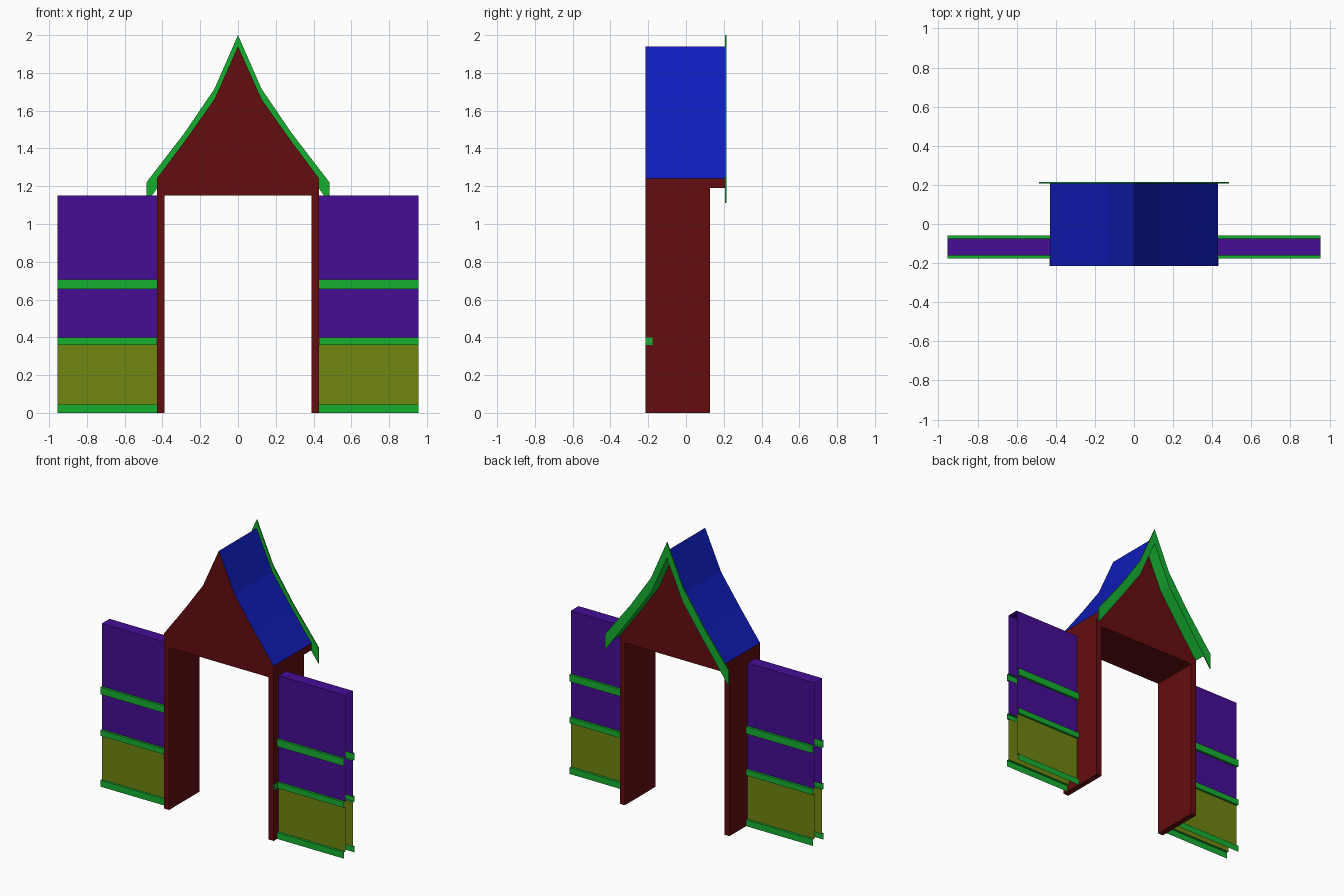
import bpy, bmesh

if "Cube" in bpy.data.objects:
    bpy.data.objects.remove(bpy.data.objects["Cube"])

COLOURS = {
    "red": (0.13, 0.004, 0.005, 1),
    "blue": (0.005, 0.012, 0.5, 1),
    "green": (0.008, 0.43, 0.03, 1),
    "purple": (0.06, 0.004, 0.3, 1),
    "olive": (0.16, 0.24, 0.005, 1),
}
MATS = {}
for key, col in COLOURS.items():
    MATS[key] = bpy.data.materials.new(key)
    MATS[key].diffuse_color = col


def extrude(name, pts, axis, lo, hi, edges, closed=True, cap=None, mirror=False):
    """Sweep a profile along an axis; edges gives one colour per profile edge."""
    used = sorted(set(edges) | ({cap} if cap else set()))
    place = (lambda p, t: (t, p[0], p[1])) if axis == "x" else (lambda p, t: (p[0], t, p[1]))
    bm = bmesh.new()
    a = [bm.verts.new(place(p, lo)) for p in pts]
    b = [bm.verts.new(place(p, hi)) for p in pts]
    n = len(pts)
    for i in range(n if closed else n - 1):
        j = (i + 1) % n
        f = bm.faces.new((a[i], a[j], b[j], b[i]))
        f.material_index = used.index(edges[i])
    if cap:
        for ring in (a, b[::-1]):
            bm.faces.new(ring).material_index = used.index(cap)
    bmesh.ops.recalc_face_normals(bm, faces=bm.faces[:])
    me = bpy.data.meshes.new(name)
    bm.to_mesh(me)
    bm.free()
    for key in used:
        me.materials.append(MATS[key])
    ob = bpy.data.objects.new(name, me)
    bpy.context.collection.objects.link(ob)
    if mirror:
        mod = ob.modifiers.new("mirror", "MIRROR")
        mod.use_axis[0] = True
        mod.use_mirror_merge = False
    return ob


def gable(half):
    """Full left-to-right line from the right half, listed apex first."""
    return [(-x, z) for x, z in half[:0:-1]] + half


roof_half = [(0, 1.94), (0.125, 1.66), (0.27, 1.455), (0.43, 1.24)]
under_half = [(x, z - 0.05) for x, z in roof_half]
roof = gable(roof_half)
W, Y0, Y1, Y2, Y3 = 0.43, -0.215, 0.127, 0.207, 0.215

# Doorway legs and solid gable, with blue roof faces
extrude("doorway_and_gable",
        [(-W, 0)] + roof + [(W, 0), (0.39, 0), (0.39, 1.15), (-0.39, 1.15), (-0.39, 0)],
        "y", Y0, Y1, ["red"] + ["blue"] * 6 + ["red"] * 6, cap="red")

# Roof overhang behind the gable, green underneath
extrude("roof_overhang", roof + gable(under_half)[::-1], "y", Y1, Y2,
        ["blue"] * 6 + ["red"] + ["green"] * 6 + ["red"])

# Thin trim board on the back of the overhang
outer = gable([(0, 2.0), (0.125, 1.715), (0.285, 1.48), (0.485, 1.22)])
inner = gable([(0, 1.89), (0.125, 1.61), (0.27, 1.405), (0.485, 1.11)])
extrude("gable_trim", outer + inner[::-1], "y", Y2, Y3, ["green"] * 14, cap="green")

# Hollow side walls with three rails, open at ends and bottom
MID, CORE, RAIL = -0.118, 0.043, 0.059
side = [(RAIL, 0), (RAIL, 0.045), (CORE, 0.045), (CORE, 0.36), (RAIL, 0.36), (RAIL, 0.40),
        (CORE, 0.40), (CORE, 0.655), (RAIL, 0.655), (RAIL, 0.705), (CORE, 0.705), (CORE, 1.15)]
cols = ["green", "green", "olive", "green", "green", "green",
        "purple", "green", "green", "green", "purple"]
wall = [(MID - d, z) for d, z in side] + [(MID + d, z) for d, z in side[::-1]]
extrude("side_wall", wall, "x", W, 0.955, cols + ["purple"] + cols[::-1],
        closed=False, mirror=True)

# Small rail return on the outside of the legs
extrude("rail_return", [(Y0, 0.36), (MID - RAIL, 0.36), (MID - RAIL, 0.40), (Y0, 0.40)],
        "x", W, W + 0.002, ["green"] * 4, cap="green", mirror=True)

for m in bpy.data.materials:
    if m.users and not m.is_grease_pencil:
        m.use_nodes = True
        m.node_tree.nodes["Principled BSDF"].inputs["Base Color"].default_value = m.diffuse_color
